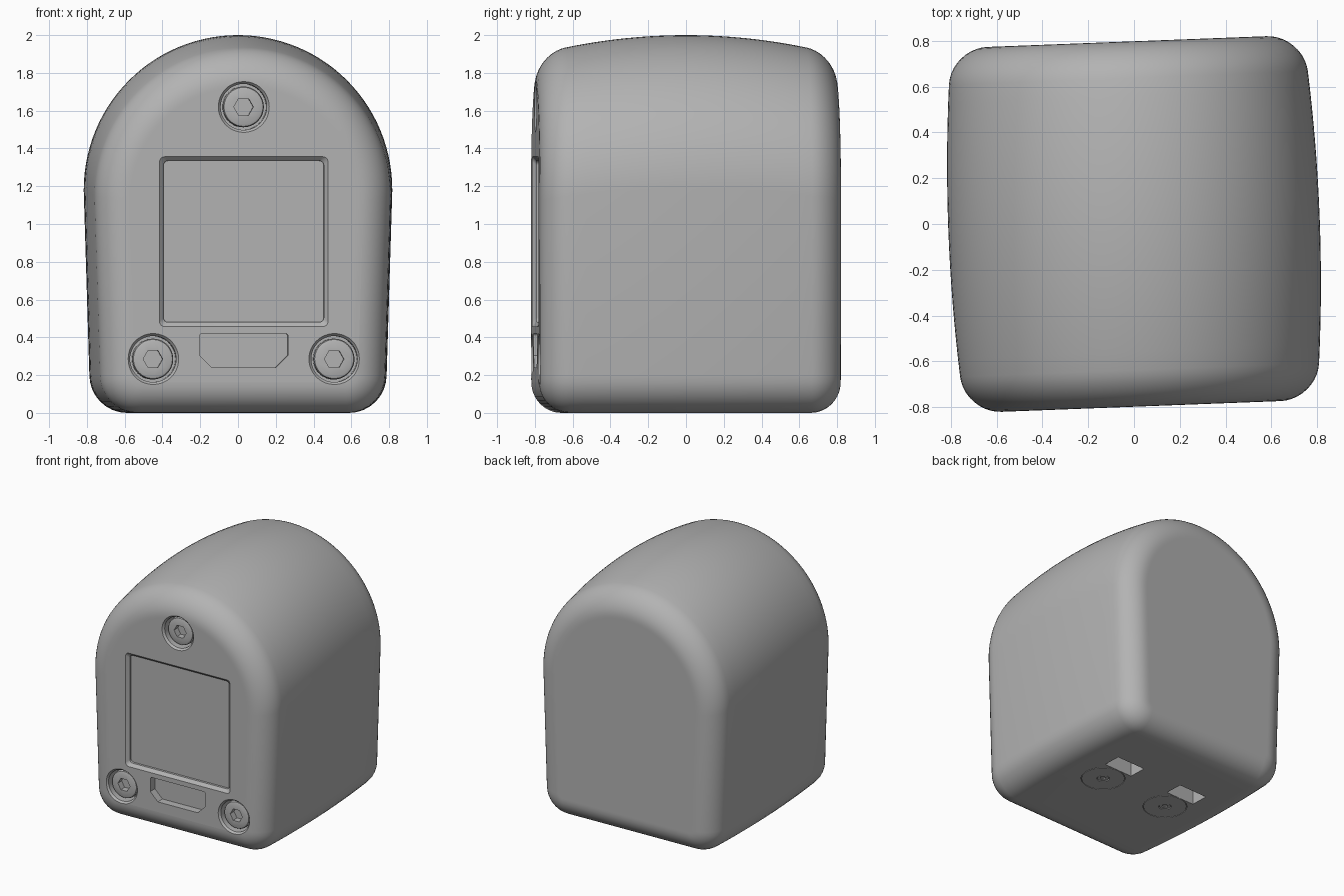
import bpy, bmesh
from math import sin, cos, pi, radians

cube = bpy.data.objects.get("Cube")
if cube:
    bpy.data.objects.remove(cube)

grey = bpy.data.materials.new("plain_grey")
grey.use_nodes = True
grey.diffuse_color = (0.45, 0.45, 0.45, 1)
grey.node_tree.nodes["Principled BSDF"].inputs["Base Color"].default_value = grey.diffuse_color

HALF = 0.798      # half depth of the case
FILLET = 0.16     # rounding of the front and back rims
YAW = radians(2.2)


def loft(name, rings):
    """Skin equal-length rings of points and cap both ends."""
    bm = bmesh.new()
    rows = [[bm.verts.new(p) for p in ring] for ring in rings]
    n = len(rows[0])
    for a, b in zip(rows, rows[1:]):
        for i in range(n):
            j = (i + 1) % n
            bm.faces.new((a[i], a[j], b[j], b[i]))
    bm.faces.new(rows[0])
    bm.faces.new(rows[-1])
    bmesh.ops.recalc_face_normals(bm, faces=bm.faces)
    mesh = bpy.data.meshes.new(name)
    bm.to_mesh(mesh)
    bm.free()
    mesh.materials.append(grey)
    ob = bpy.data.objects.new(name, mesh)
    bpy.context.collection.objects.link(ob)
    return ob


def arc(cx, cz, r, start, end, steps):
    angles = [radians(start + (end - start) * i / steps) for i in range(steps + 1)]
    return [(cx + r * cos(a), cz + r * sin(a)) for a in angles]


def front_lathe(name, x, z, profile, sides=48):
    """Round part facing the front; profile is (radius, depth behind the face)."""
    return loft(name, [[(x + r * cos(2 * pi * i / sides), d - HALF, z + r * sin(2 * pi * i / sides))
                        for i in range(sides)] for r, d in profile])


def base_lathe(name, x, y, profile, sides=40):
    """Round part facing down; profile is (radius, height)."""
    return loft(name, [[(x + r * cos(2 * pi * i / sides), y + r * sin(2 * pi * i / sides), h)
                        for i in range(sides)] for r, h in profile])


def cut(ob, cutters):
    bpy.context.view_layer.objects.active = ob
    for c in cutters:
        mod = ob.modifiers.new("cut", "BOOLEAN")
        mod.operation = "DIFFERENCE"
        mod.solver = "EXACT"
        mod.object = c
        bpy.ops.object.modifier_apply(modifier=mod.name)
        bpy.data.objects.remove(c)


def rounded_rect(w, z0, z1, r):
    return (arc(w - r, z0 + r, r, -90, 0, 6) + arc(w - r, z1 - r, r, 0, 90, 6)
            + arc(r - w, z1 - r, r, 90, 180, 6) + arc(r - w, z0 + r, r, 180, 270, 6))


def at_depth(outline, d):
    return [(x, d - HALF, z) for x, z in outline]


# Case: arched section that swells towards the middle, with rounded rims
def section(y, inset):
    t = (y / 0.65) ** 2
    w, top, corner = 0.812 - 0.028 * t, 2 - 0.068 * t, 0.2
    side = w - 0.03 - corner
    pts = (arc(side, corner, corner - inset, -90, 0, 8)
           + arc(0, top - w, w - inset, 0, 180, 56)
           + arc(-side, corner, corner - inset, 180, 270, 8))
    return [(x, y, z) for x, z in pts]


rim = [(-HALF, FILLET + 0.015)]
for i in range(11):
    a = pi / 2 * i / 10
    rim.append((-HALF + FILLET * (1 - cos(a)), FILLET * (1 - sin(a))))
middle = [((HALF - FILLET) * (i / 8 - 1), 0) for i in range(1, 16)]
rows = rim + middle + [(-y, d) for y, d in reversed(rim)]
case = loft("case", [section(y, d) for y, d in rows])

# Screen recess with a chamfered lip
cutters = [loft("screen_cutter", [
    at_depth(rounded_rect(0.475, 0.425, 1.385, 0.03), -0.03),
    at_depth(rounded_rect(0.425, 0.48, 1.335, 0.025), 0.022),
    at_depth(rounded_rect(0.425, 0.48, 1.335, 0.025), 0.04)])]

# Connector recess with clipped lower corners
port = (arc(0.22, 0.405, 0.015, 0, 90, 4) + arc(-0.22, 0.405, 0.015, 90, 180, 4)
        + [(-0.235, 0.305), (-0.17, 0.24), (0.17, 0.24), (0.235, 0.305)])
cutters.append(loft("port_cutter", [at_depth(port, -0.05), at_depth(port, 0.06)]))

# Front screw wells and socket-head screws
parts = [case]
for name, x, z in (("top", 0, 1.62), ("left", 0.48, 0.285), ("right", -0.48, 0.285)):
    cutters.append(front_lathe("well_cutter", x, z, [(0.155, -0.02), (0.135, 0), (0.122, 0.015), (0.122, 0.12)]))
    head = front_lathe(name + "_screw", x, z, [(0.108, 0.13), (0.108, 0.045), (0.103, 0.035), (0.09, 0.03)])
    cut(head, [front_lathe("hex_cutter", x, z, [(0.052, 0), (0.052, 0.08)], 6)])
    parts.append(head)

# Underside: nut slots, foot seats and small screws
for name, x in (("left", 0.3), ("right", -0.3)):
    slot = [(x + sx * 0.125, 0.23 + sy * 0.07) for sx, sy in ((-1, -1), (1, -1), (1, 1), (-1, 1))]
    cutters.append(loft("slot_cutter", [[(a, b, h) for a, b in slot] for h in (-0.05, 0.3)]))
    cutters.append(base_lathe("seat_cutter", x, 0, [(0.158, -0.02), (0.158, 0.012)]))
    foot = base_lathe(name + "_foot", x, 0, [(0.154, 0.012), (0.154, 0)])
    cut(foot, [base_lathe("bore_cutter", x, 0, [(0.045, -0.02), (0.045, 0.03)])])
    pin = base_lathe(name + "_base_screw", x, 0, [(0.04, 0.02), (0.04, 0.003)])
    cut(pin, [base_lathe("hex_cutter", x, 0, [(0.022, -0.01), (0.022, 0.012)], 6)])
    parts += [foot, pin]

cut(case, cutters)

# Smooth shading and the slight turn of the whole model
for ob in parts:
    bpy.ops.object.select_all(action="DESELECT")
    ob.select_set(True)
    bpy.context.view_layer.objects.active = ob
    bpy.ops.object.shade_smooth_by_angle(angle=radians(25))
    ob.rotation_euler.z = YAW
